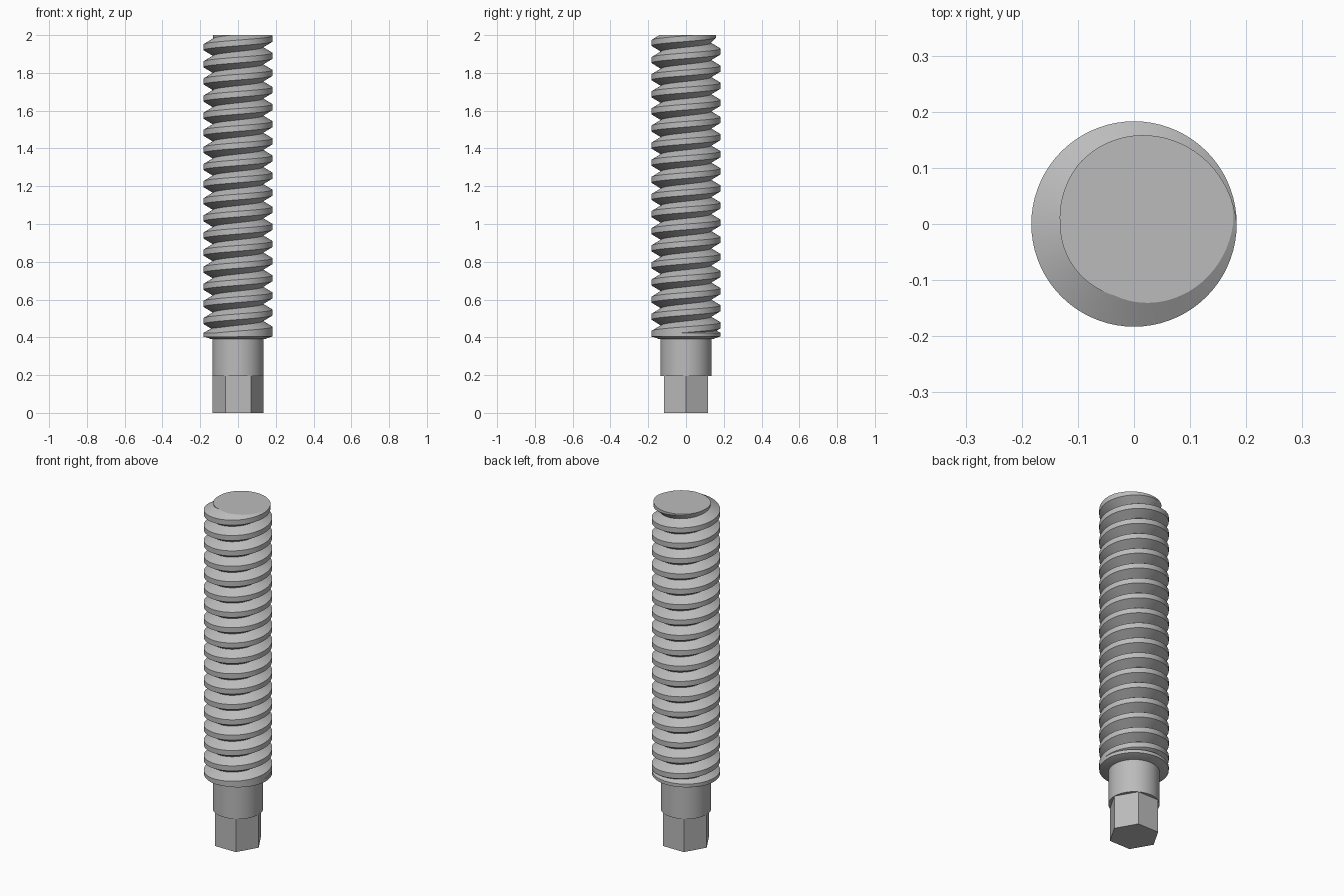
import bpy, bmesh, math

cube = bpy.data.objects.get("Cube")
if cube:
    bpy.data.objects.remove(cube, do_unlink=True)

ROOT, CREST, PITCH = 0.132, 0.183, 0.0906
HEX_TOP, NECK_TOP, TOP = 0.195, 0.39, 2.0

steel = bpy.data.materials.new("grey_steel")
steel.use_nodes = True
colour = (0.5, 0.5, 0.5, 1)
steel.diffuse_color = colour
steel.node_tree.nodes["Principled BSDF"].inputs["Base Color"].default_value = colour


def finish(name, bm):
    """Turn a bmesh into a shaded object with sharp edges kept."""
    bmesh.ops.recalc_face_normals(bm, faces=bm.faces)
    mesh = bpy.data.meshes.new(name)
    bm.to_mesh(mesh)
    bm.free()
    mesh.materials.append(steel)
    obj = bpy.data.objects.new(name, mesh)
    bpy.context.collection.objects.link(obj)
    bpy.ops.object.select_all(action="DESELECT")
    obj.select_set(True)
    bpy.context.view_layer.objects.active = obj
    bpy.ops.object.shade_smooth_by_angle(angle=math.radians(25))
    return obj


def lathe(name, profile, sides):
    """Stack rings of (radius, height) and close both ends."""
    bm = bmesh.new()
    rings = []
    for r, z in profile:
        rings.append([bm.verts.new((r * math.cos(math.tau * i / sides),
                                    r * math.sin(math.tau * i / sides), z))
                      for i in range(sides)])
    for low, high in zip(rings, rings[1:]):
        for i in range(sides):
            j = (i + 1) % sides
            bm.faces.new((low[i], low[j], high[j], high[i]))
    bm.faces.new(rings[0][::-1])
    bm.faces.new(rings[-1])
    return finish(name, bm)


def threaded_shaft(name, steps=72, first_crest=0.441, turns=17, half_flat=0.015):
    """Right-hand thread swept as one helical strip, then trimmed flat."""
    bm = bmesh.new()
    last_crest = first_crest + turns * PITCH
    rows = []
    for i in range(-2 * steps, (turns + 2) * steps + 1):
        a = math.tau * i / steps
        z = first_crest + PITCH * i / steps
        # the final half turn fades into the core
        fade = min(1, max(0, (z - last_crest) / (PITCH / 2)))
        r = CREST - (CREST - ROOT) * fade
        section = ((ROOT, z - PITCH / 2), (r, z - half_flat), (r, z + half_flat))
        rows.append([bm.verts.new((q * math.cos(a), q * math.sin(a), h))
                     for q, h in section])
    for i in range(len(rows) - 1):
        here, ahead = rows[i], rows[i + 1]
        for k in range(2):
            bm.faces.new((here[k], ahead[k], ahead[k + 1], here[k + 1]))
        if i + steps + 1 < len(rows):
            bm.faces.new((here[2], ahead[2], rows[i + steps + 1][0], rows[i + steps][0]))
    # trim both ends and cap them
    for height, direction in ((NECK_TOP + 0.012, -1), (TOP, 1)):
        geom = bm.verts[:] + bm.edges[:] + bm.faces[:]
        bmesh.ops.bisect_plane(bm, geom=geom, dist=1e-6, plane_co=(0, 0, height),
                               plane_no=(0, 0, direction), clear_outer=True)
        rim = [e for e in bm.edges if e.is_boundary
               and all(abs(v.co.z - height) < 1e-4 for v in e.verts)]
        bmesh.ops.edgeloop_fill(bm, edges=rim)
    return finish(name, bm)


# Hexagonal drive end
lathe("hex_drive", [(0.135, 0), (0.135, HEX_TOP)], 6)

# Plain round neck
lathe("round_neck", [(0.135, HEX_TOP), (0.135, NECK_TOP + 0.02)], 72)

# Chamfered collar where the thread begins
lathe("thread_collar", [(0.14, NECK_TOP), (CREST, 0.405), (CREST, 0.424),
                        (ROOT, 0.452)], 72)

# Long threaded shaft
threaded_shaft("threaded_shaft")
